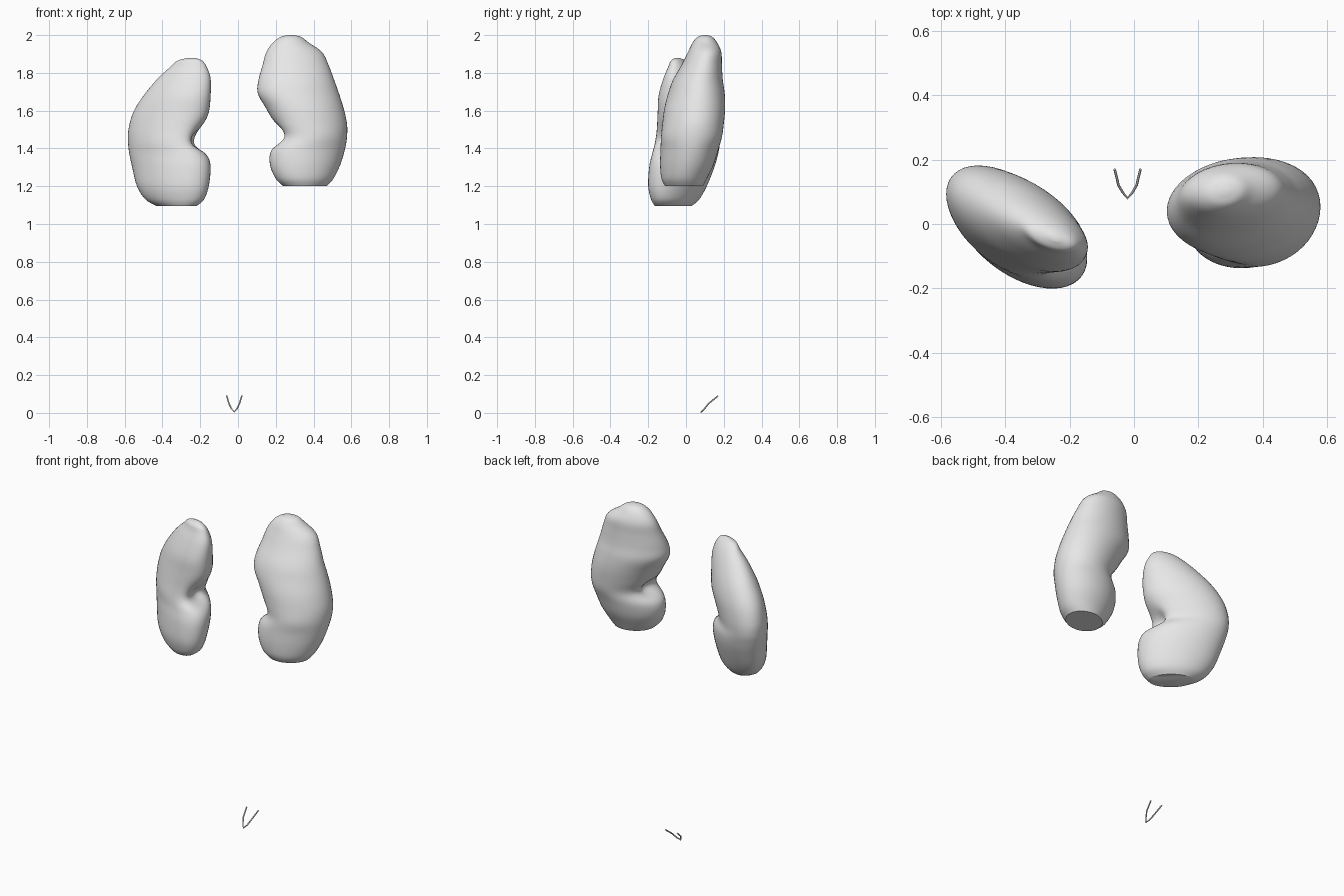
import bpy, bmesh, math
from mathutils import Vector

cube = bpy.data.objects.get("Cube")
if cube:
    bpy.data.objects.remove(cube, do_unlink=True)

grey = bpy.data.materials.new("pale grey")
grey.use_nodes = True
grey.diffuse_color = (0.8, 0.8, 0.8, 1)
grey.node_tree.nodes["Principled BSDF"].inputs["Base Color"].default_value = (0.8, 0.8, 0.8, 1)

SEGMENTS, STEPS = 48, 5


def spline(rows):
    """Smoothly interpolate rows of section values."""
    out = []
    for i in range(len(rows) - 1):
        a, b, c, d = (Vector(rows[min(max(i + k, 0), len(rows) - 1)]) for k in (-1, 0, 1, 2))
        for s in range(STEPS):
            t = s / STEPS
            out.append(b + (c - a) * (t / 2) + (a * 2 - b * 5 + c * 4 - d) * (t * t / 2)
                       + (b * 3 - a - c * 3 + d) * (t ** 3 / 2))
    return out + [Vector(rows[-1])]


def bean(name, rows, skew, pit, inward):
    """Loft slanted oval sections: height, x min, x max, y min, y max."""
    bm = bmesh.new()
    rings = []
    for row in spline([Vector(r) for r in rows]):
        z, x0, x1, y0, y1 = row
        ring = []
        for k in range(SEGMENTS):
            t = math.tau * k / SEGMENTS
            co = Vector(((x0 + x1) / 2 + (x1 - x0) / 2 * math.cos(t),
                         (y0 + y1) / 2 + (y1 - y0) / 2 * math.sin(t + skew), z))
            # press the notch into the inner side
            d = co - Vector(pit)
            co += Vector(inward) * math.exp(-d.length_squared / 0.004)
            ring.append(bm.verts.new(co))
        rings.append(ring)
    for low, high in zip(rings, rings[1:]):
        for k in range(SEGMENTS):
            n = (k + 1) % SEGMENTS
            bm.faces.new((low[k], low[n], high[n], high[k]))
    bm.faces.new(rings[0][::-1])
    bm.faces.new(rings[-1])
    bmesh.ops.recalc_face_normals(bm, faces=bm.faces)
    mesh = bpy.data.meshes.new(name)
    bm.to_mesh(mesh)
    bm.free()
    mesh.materials.append(grey)
    obj = bpy.data.objects.new(name, mesh)
    bpy.context.collection.objects.link(obj)
    bpy.ops.object.select_all(action="DESELECT")
    obj.select_set(True)
    bpy.context.view_layer.objects.active = obj
    bpy.ops.object.shade_smooth_by_angle(angle=math.radians(40))


# lower bean on the right side
bean("right_bean", [
    (1.095, -.43, -.22, -.165, .03),
    (1.13, -.49, -.18, -.185, .07),
    (1.20, -.535, -.155, -.20, .11),
    (1.30, -.56, -.145, -.195, .15),
    (1.37, -.575, -.16, -.18, .17),
    (1.43, -.582, -.205, -.165, .18),
    (1.50, -.58, -.19, -.155, .18),
    (1.59, -.555, -.155, -.15, .165),
    (1.68, -.50, -.145, -.145, .13),
    (1.77, -.425, -.145, -.12, .075),
    (1.83, -.36, -.165, -.095, .03),
    (1.865, -.32, -.19, -.08, -.005),
    (1.88, -.26, -.23, -.055, -.035),
], -0.5, (-.2, -.08, 1.44), (-.05, .03, 0))

# taller bean on the left side
bean("left_bean", [
    (1.20, .24, .47, -.11, .09),
    (1.24, .20, .505, -.13, .11),
    (1.31, .17, .54, -.137, .145),
    (1.39, .172, .565, -.135, .17),
    (1.46, .22, .577, -.132, .19),
    (1.53, .19, .577, -.125, .20),
    (1.61, .15, .56, -.115, .207),
    (1.69, .105, .535, -.095, .205),
    (1.76, .108, .51, -.07, .195),
    (1.84, .13, .48, -.025, .19),
    (1.91, .15, .445, .01, .187),
    (1.96, .185, .375, .035, .165),
    (1.99, .225, .335, .06, .14),
    (2.0, .265, .295, .09, .11),
], 0.12, (.22, .02, 1.47), (.045, .01, 0))

# small bent wire at the base
curve = bpy.data.curves.new("bent_wire", "CURVE")
curve.dimensions = "3D"
curve.bevel_depth = 0.004
curve.bevel_resolution = 2
half = [(.04, .17, .09), (.028, .12, .05), (.015, .098, .022)]
path = [(-x, y, z) for x, y, z in half] + [(0, .08, .005)] + half[::-1]
line = curve.splines.new("POLY")
line.points.add(len(path) - 1)
for point, (x, y, z) in zip(line.points, path):
    point.co = (x - .02, y, z, 1)
curve.use_fill_caps = True
curve.materials.append(grey)
wire = bpy.data.objects.new("bent_wire", curve)
bpy.context.collection.objects.link(wire)
